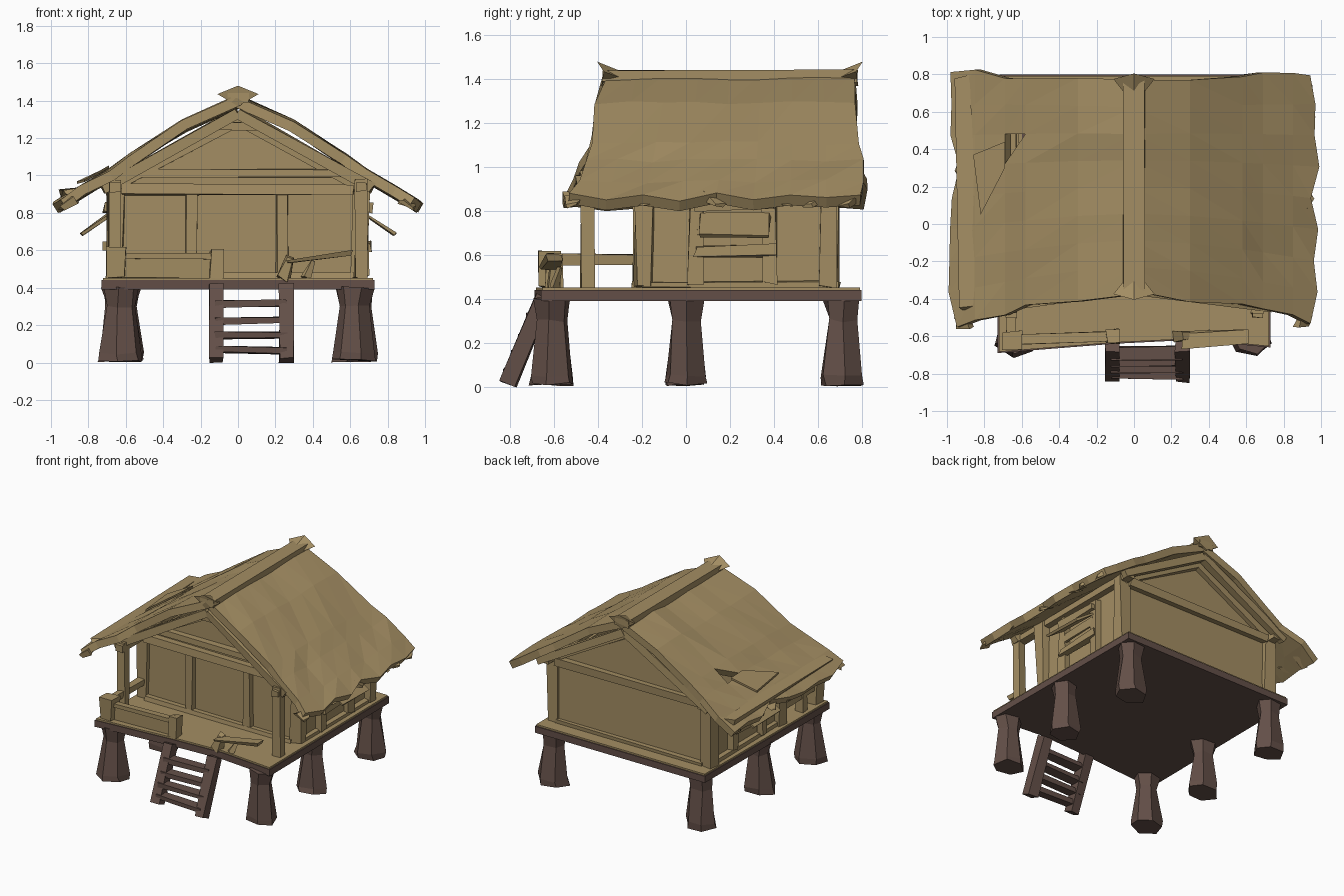
import bpy, bmesh, math, random
from mathutils import Vector, Matrix

random.seed(7)
old = bpy.data.objects.get("Cube")
if old:
    bpy.data.objects.remove(old, do_unlink=True)


def material(name, rgb):
    m = bpy.data.materials.new(name)
    m.use_nodes = True
    m.diffuse_color = (*rgb, 1)
    m.node_tree.nodes["Principled BSDF"].inputs["Base Color"].default_value = (*rgb, 1)
    return m


STRAW = material("straw wood", (0.37, 0.27, 0.125))
BROWN = material("dark timber", (0.125, 0.078, 0.064))


def finish(name, bm, mat):
    bmesh.ops.recalc_face_normals(bm, faces=bm.faces)
    me = bpy.data.meshes.new(name)
    bm.to_mesh(me)
    bm.free()
    me.materials.append(mat)
    ob = bpy.data.objects.new(name, me)
    bpy.context.collection.objects.link(ob)
    return ob


def rough(j):
    return Vector([random.uniform(-j, j) for _ in range(3)])


def beam(name, p, q, w, d, mat=STRAW, taper=1.0, j=0.006):
    """Rough-hewn timber from p to q; w is its width, d its height or depth."""
    p, q = Vector(p), Vector(q)
    z = (q - p).normalized()
    up = Vector((0, 1, 0)) if abs(z.z) > 0.9 else Vector((0, 0, 1))
    x = up.cross(z).normalized()
    y = z.cross(x)
    bm = bmesh.new()
    bmesh.ops.create_cube(bm, size=1)
    for v in bm.verts:
        top = v.co.z > 0
        s = taper if top else 1
        v.co = (q if top else p) + x * v.co.x * w * s + y * v.co.y * d * s + rough(j)
    return finish(name, bm, mat)


def prism(name, pts, vec, mat=STRAW):
    bm = bmesh.new()
    f = bm.faces.new([bm.verts.new(p) for p in pts])
    r = bmesh.ops.extrude_face_region(bm, geom=[f])
    for v in r["geom"]:
        if isinstance(v, bmesh.types.BMVert):
            v.co += Vector(vec)
    return finish(name, bm, mat)


# Stilts
def stilt(name, x, y):
    bm = bmesh.new()
    rings = []
    turn = random.uniform(0, 1)
    for r, z in [(0.12, 0.01), (0.118, 0.05), (0.08, 0.3), (0.1, 0.4)]:
        ring = []
        for k in range(6):
            a = turn + k * math.tau / 6
            ring.append(bm.verts.new(Vector((x + r * math.cos(a), y + 0.85 * r * math.sin(a), z)) + rough(0.009)))
        rings.append(ring)
    for a, b in zip(rings, rings[1:]):
        for k in range(6):
            n = (k + 1) % 6
            bm.faces.new((a[k], a[n], b[n], b[k]))
    bm.faces.new(rings[0])
    bm.faces.new(rings[-1])
    finish(name, bm, BROWN)


for s, side in ((-1, "right"), (1, "left")):
    for y, place in ((-0.61, "front"), (0.0, "middle"), (0.71, "back")):
        stilt(f"{place}_{side}_stilt", s * 0.625, y)

# Platform and floor
outline = [(-0.73, -0.69), (-0.1, -0.64), (0.3, -0.62), (0.73, -0.66), (0.72, 0.8), (-0.72, 0.8)]
prism("platform", [(x, y, 0.39) for x, y in outline], (0, 0, 0.05), BROWN)
prism("floor_boards", [(x * 0.99, y * 0.99, 0.44) for x, y in outline], (0, 0, 0.012))
prism("inner_floor", [(-0.6, -0.18, 0.452), (0.6, -0.18, 0.452), (0.6, 0.64, 0.452), (-0.6, 0.64, 0.452)],
      (0, 0, 0.006), BROWN)

# Ladder
for x in (-0.12, 0.26):
    beam("ladder_rail", (x, -0.81, 0.01), (x, -0.645, 0.41), 0.075, 0.075, BROWN)
for z in (0.065, 0.145, 0.23, 0.315):
    y = -0.82 + 0.41 * z
    beam("ladder_step", (-0.12, y, z + random.uniform(-0.012, 0.012)), (0.26, y, z), 0.07, 0.035, BROWN)

# Front and back gable walls
for name, y in (("front_wall", -0.2), ("back_wall", 0.64)):
    shape = [(-0.63, 0.45), (0.63, 0.45), (0.63, 0.96), (0, 1.34), (-0.63, 0.96)]
    prism(name, [(x, y, z) for x, z in shape], (0, 0.025, 0))
for y, d in ((-0.225, -1), (0.68, 1)):
    beam("tie_beam", (-0.62, y, 0.925), (0.62, y, 0.925), 0.06, 0.055)
    beam("sill_beam", (-0.62, y, 0.465), (0.62, y, 0.465), 0.04, 0.03)
    for s in (-1, 1):
        beam("wall_rafter", (s * 0.66, y, 0.94), (0, y, 1.3), 0.04, 0.06)
beam("upper_tie_beam", (-0.58, -0.225, 1.01), (0.58, -0.225, 1.01), 0.05, 0.04)
beam("collar_beam", (-0.13, -0.3, 1.265), (0.13, -0.3, 1.265), 0.05, 0.04)
for x in (-0.25, 0.235):
    beam("door_post", (x, -0.215, 0.45), (x, -0.215, 0.91), 0.06, 0.05)

# Side walls with posts, window boards and propped shutters
for s in (-1, 1):
    beam("side_wall", (s * 0.63, -0.2, 0.69), (s * 0.63, 0.66, 0.69), 0.03, 0.5, j=0)
    for y in (-0.19, 0.65):
        beam("corner_post", (s * 0.655, y, 0.45), (s * 0.655, y, 0.97), 0.085, 0.08, j=0.012)
    beam("porch_post", (s * 0.66, -0.45, 0.45), (s * 0.66, -0.45, 0.98), 0.065, 0.06)
    for y in (0.045, 0.38):
        beam("window_post", (s * 0.67, y, 0.47), (s * 0.67, y, 0.89), 0.05, 0.06, j=0.01)
    for z in (0.62, 0.83):
        beam("window_board", (s * 0.69, 0.04, z), (s * 0.69, 0.4, z), 0.05, 0.05, j=0.012)
    beam("window_slat", (s * 0.68, 0.05, 0.72), (s * 0.68, 0.38, 0.73), 0.02, 0.06)
    beam("shutter", (s * 0.69, 0.22, 0.79), (s * 0.84, 0.22, 0.685), 0.32, 0.015, j=0.008)
    beam("wall_plate", (s * 0.66, -0.5, 0.94), (s * 0.66, 0.76, 0.94), 0.06, 0.05)
    beam("side_sill", (s * 0.66, -0.2, 0.465), (s * 0.66, 0.67, 0.465), 0.04, 0.03)

# Porch railing, with its left half broken
beam("rail_corner_post", (-0.65, -0.62, 0.45), (-0.65, -0.62, 0.61), 0.09, 0.09, j=0.01)
beam("rail_end_post", (-0.11, -0.6, 0.45), (-0.11, -0.6, 0.6), 0.07, 0.07, j=0.01)
beam("front_rail", (-0.63, -0.62, 0.565), (-0.11, -0.6, 0.565), 0.05, 0.03)
beam("rail_board", (-0.63, -0.62, 0.505), (-0.11, -0.6, 0.505), 0.02, 0.1)
beam("side_rail", (-0.66, -0.62, 0.58), (-0.66, -0.2, 0.575), 0.05, 0.045)
beam("broken_post", (0.24, -0.6, 0.45), (0.28, -0.6, 0.56), 0.065, 0.06, taper=0.7, j=0.01)
beam("broken_rail", (0.26, -0.62, 0.545), (0.61, -0.6, 0.585), 0.08, 0.02, taper=0.8, j=0.01)
beam("broken_stub", (0.36, -0.6, 0.45), (0.4, -0.57, 0.54), 0.04, 0.04, taper=0.4)

# Thatched roof slopes, ragged at the edges
PROFILE = [(0, 1.425), (0.3, 1.29), (0.58, 1.11), (0.69, 1.03), (0.85, 0.935), (0.965, 0.865)]
ROWS = 8


def roof_slope(name, s, hole):
    bm = bmesh.new()
    grid = []
    last = len(PROFILE) - 1
    for c, (x, z) in enumerate(PROFILE):
        col = []
        front, back = -0.37 - 0.17 * x ** 1.5, 0.765 + 0.045 * x
        for r in range(ROWS + 1):
            y = front + (back - front) * r / ROWS
            v = Vector((s * x, y, z))
            v.z += random.uniform(-0.01, 0.01)
            if r in (0, ROWS):
                v.y += random.uniform(-0.022, 0.022)
            if c == last:
                slide = random.uniform(-0.035, 0.033)
                v += Vector((s * slide, 0, -0.6 * slide))
            col.append(bm.verts.new(v))
        grid.append(col)
    for c in range(last):
        for r in range(ROWS):
            a, b = grid[c][r], grid[c + 1][r]
            d, e = grid[c + 1][r + 1], grid[c][r + 1]
            bm.faces.new((a, b, e))
            if not (hole and (c, r) == (2, 5)):
                bm.faces.new((b, d, e))
    ob = finish(name, bm, STRAW)
    me = ob.data
    if sum(p.normal.z for p in me.polygons) < 0:
        me.flip_normals()
    mod = ob.modifiers.new("thickness", 'SOLIDIFY')
    mod.thickness = 0.055
    mod.offset = -1


roof_slope("left_roof", 1, False)
roof_slope("right_roof", -1, True)

# Rafters under the roof ends
for s in (-1, 1):
    for y0, y1 in ((-0.35, -0.44), (0.735, 0.75)):
        beam("end_rafter", (s * 0.72, y1, 0.93), (0, y0, 1.335), 0.05, 0.055)

# Loose thatch on the damaged eave
beam("loose_thatch", (-0.88, -0.45, 0.925), (-0.91, 0.78, 0.91), 0.1, 0.03, j=0.02)
prism("slipped_thatch", [(-0.69, 0.44, 1.035), (-0.86, 0.37, 0.955), (-0.82, 0.05, 0.965), (-0.69, 0.3, 1.04)],
      (0, 0, 0.014))
for k in range(9):
    y = -0.5 + k * 0.155
    for s in (-1, 1):
        beam("eave_tuft", (s * 0.89, y, 0.87), (s * 0.95, y + random.uniform(-0.04, 0.04), 0.825),
             0.12, 0.025, taper=0.4, j=0.012)

# Ridge beam with flared diamond ends
beam("ridge_beam", (0, -0.38, 1.415), (0, 0.78, 1.415), 0.115, 0.055, j=0.003)
for y, d in ((-0.405, 1), (0.805, -1)):
    bm = bmesh.new()
    outer = [bm.verts.new(p) for p in ((-0.11, y + d * 0.03, 1.435), (0, y, 1.48),
                                       (0.11, y + d * 0.03, 1.435), (0, y + d * 0.02, 1.37))]
    inner = [bm.verts.new(p) for p in ((-0.055, y + d * 0.1, 1.41), (0, y + d * 0.1, 1.44),
                                       (0.055, y + d * 0.1, 1.41), (0, y + d * 0.1, 1.37))]
    bm.faces.new(outer)
    bm.faces.new(inner)
    for k in range(4):
        n = (k + 1) % 4
        bm.faces.new((outer[k], outer[n], inner[n], inner[k]))
    finish("ridge_end", bm, STRAW)
